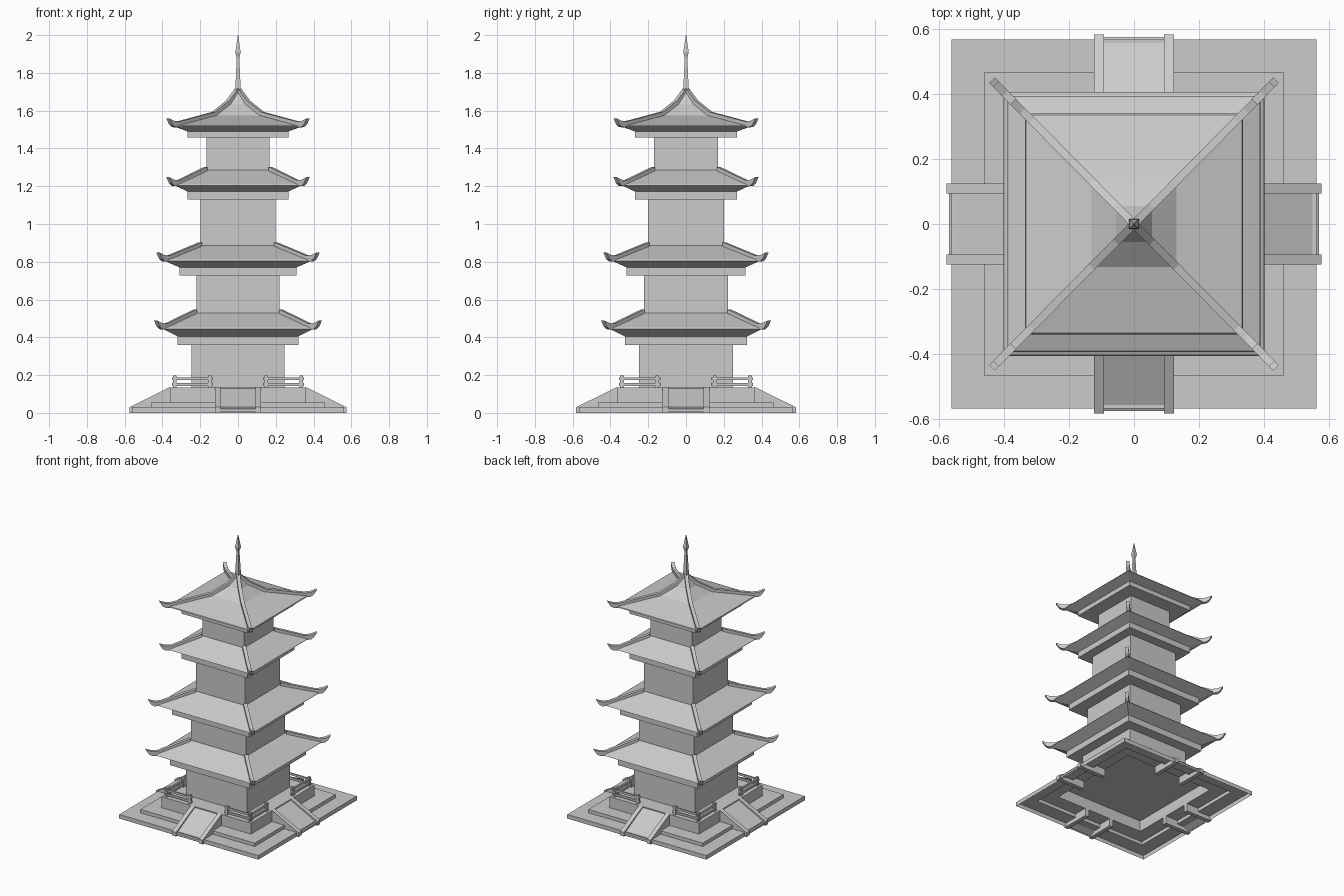
import bpy, bmesh, math
from mathutils import Vector, Matrix

cube = bpy.data.objects.get("Cube")
if cube:
    bpy.data.objects.remove(cube)

DEPTH = 1.012  # the tower is slightly deeper than wide

stone = bpy.data.materials.new("light_grey_stone")
stone.use_nodes = True
grey = (0.6, 0.6, 0.6, 1)
stone.diffuse_color = grey
stone.node_tree.nodes["Principled BSDF"].inputs["Base Color"].default_value = grey


def finish(name, bm, fix_normals=True):
    """Turn a bmesh into a flat-shaded object."""
    bmesh.ops.scale(bm, vec=(1, DEPTH, 1), verts=bm.verts)
    if fix_normals:
        bmesh.ops.recalc_face_normals(bm, faces=bm.faces)
    mesh = bpy.data.meshes.new(name)
    bm.to_mesh(mesh)
    bm.free()
    mesh.materials.append(stone)
    obj = bpy.data.objects.new(name, mesh)
    bpy.context.collection.objects.link(obj)


def loft(bm, rings, cap_start=True, cap_end=True):
    """Bridge a list of equal-sized point rings."""
    loops = [[bm.verts.new(p) for p in ring] for ring in rings]
    n = len(loops[0])
    for a, b in zip(loops, loops[1:]):
        for i in range(n):
            j = (i + 1) % n
            bm.faces.new((a[i], a[j], b[j], b[i]))
    if cap_start:
        bm.faces.new(loops[0][::-1])
    if cap_end:
        bm.faces.new(loops[-1])


def square_loft(name, profile, **caps):
    """Square tower part from (half width, height) pairs, bottom to top."""
    bm = bmesh.new()
    loft(bm, [[(-r, -r, z), (r, -r, z), (r, r, z), (-r, r, z)] for r, z in profile], **caps)
    finish(name, bm, fix_normals=False)


def box(bm, low, high):
    (x0, y0, z0), (x1, y1, z1) = low, high
    loft(bm, [[(x0, y0, z), (x1, y0, z), (x1, y1, z), (x0, y1, z)] for z in (z0, z1)])


def four_sides(bm):
    """Repeat the geometry around the vertical axis."""
    source = bm.verts[:] + bm.edges[:] + bm.faces[:]
    for k in (1, 2, 3):
        new = bmesh.ops.duplicate(bm, geom=source)["geom"]
        bmesh.ops.rotate(bm, cent=(0, 0, 0), matrix=Matrix.Rotation(k * math.pi / 2, 3, "Z"),
                         verts=[v for v in new if isinstance(v, bmesh.types.BMVert)])


def hip_ridges(name, path):
    """Square ridge bars along the four roof hips, ending in a raised tip."""
    bm = bmesh.new()
    across = Vector((1, 1, 0)).normalized() * 0.012
    rings = []
    for k, (r, z) in enumerate(path):
        back = 0.014 if k == len(path) - 1 else 0
        top = Vector((r, -r, z + 0.018))
        low = Vector((r - back, -r + back, z - 0.014))
        rings.append([top + across, top - across, low - across, low + across])
    loft(bm, rings)
    four_sides(bm)
    finish(name, bm)


# Hollow stepped base
square_loft("stepped_base", [(0.56, 0), (0.56, 0.03), (0.46, 0.03), (0.46, 0.055),
                             (0.36, 0.055), (0.36, 0.135)], cap_start=False)

# Ramps with side curbs on all four sides
def ramp_part(bm, x0, x1, profile):
    loft(bm, [[(x, -out, z) for out, z in profile] for x in (x0, x1)])

bm = bmesh.new()
ramp_part(bm, -0.095, 0.095, [(0.568, 0.005), (0.568, 0.02), (0.36, 0.128), (0.36, 0.112)])
four_sides(bm)
finish("entrance_ramps", bm)

bm = bmesh.new()
for side in (-1, 1):
    ramp_part(bm, side * 0.092, side * 0.123, [(0.575, 0), (0.575, 0.03), (0.36, 0.137), (0.36, 0)])
four_sides(bm)
finish("ramp_curbs", bm)

# Balustrades beside each ramp
bm = bmesh.new()
for side in (-1, 1):
    for x in (0.15, 0.335):
        c = side * x
        box(bm, (c - 0.01, -0.345, 0.135), (c + 0.01, -0.325, 0.197))
    for z in (0.15, 0.18):
        ends = sorted((side * 0.132, side * 0.35))
        box(bm, (ends[0], -0.341, z - 0.007), (ends[1], -0.329, z + 0.007))
four_sides(bm)
finish("balustrades", bm)

# Storeys: wall width, wall bottom, slab width, slab bottom, slab top,
# eave width, eave height, roof top width, roof top height
storeys = [
    (0.246, 0.135, 0.32, 0.36, 0.405, 0.40, 0.445, 0.226, 0.53),
    (0.221, 0.53, 0.31, 0.727, 0.77, 0.388, 0.805, 0.2, 0.885),
    (0.198, 0.885, 0.267, 1.13, 1.172, 0.335, 1.204, 0.17, 1.285),
    (0.168, 1.285, 0.267, 1.457, 1.49, 0.335, 1.515, 0.13, 1.575),
]
for n, (wall, z0, slab, z1, z2, eave, z3, top, z4) in enumerate(storeys, 1):
    square_loft(f"storey_wall_{n}", [(wall, z0), (wall, z1)])
    square_loft(f"eave_slab_{n}", [(slab, z1), (slab, z2)])
    roof = [(slab, z2), (eave, z3), (eave - 0.004, z3 + 0.006), (top, z4)]
    ridge = [(top, z4), (eave - 0.02, z3 + 0.01), (eave + 0.008, z3 + 0.012), (eave + 0.036, z3 + 0.026)]
    if n == 4:
        peak = [(0.055, 1.635), (0.015, 1.7)]
        roof += peak
        ridge = [(0.008, 1.7), (0.055, 1.635)] + ridge
    square_loft(f"roof_{n}", roof)
    hip_ridges(f"hip_ridges_{n}", ridge)

# Spire with a pointed finial
square_loft("spire", [(0.017, 1.68), (0.013, 1.74), (0.007, 1.88), (0.014, 1.91), (0.001, 2.0)])
